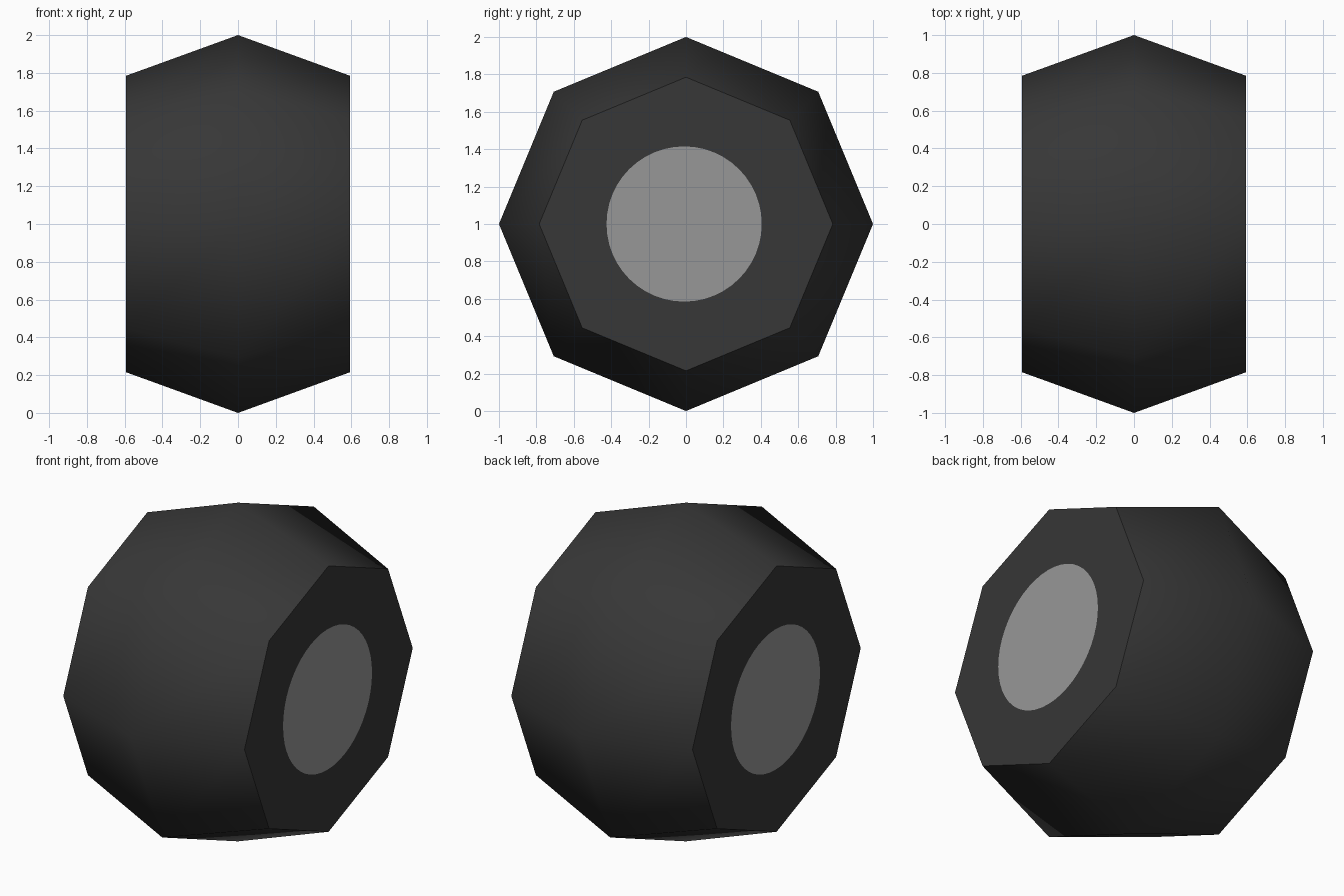
import bpy, bmesh, math

if "Cube" in bpy.data.objects:
    bpy.data.objects.remove(bpy.data.objects["Cube"])

SIDES, ARC = 8, 6            # tyre sides, hub segments per tyre side
HALF, R_MID, R_RIM = 0.592, 1.0, 0.785
HUB_R, HUB_SHIFT, ZC = 0.415, -0.01, 1.0


def material(name, v):
    m = bpy.data.materials.new(name)
    m.diffuse_color = (v, v, v, 1)
    m.use_nodes = True
    m.node_tree.nodes["Principled BSDF"].inputs["Base Color"].default_value = m.diffuse_color
    return m


def ring(bm, x, r, n, shift=0.0):
    return [bm.verts.new((x, shift + r * math.sin(2 * math.pi * i / n),
                          ZC + r * math.cos(2 * math.pi * i / n))) for i in range(n)]


def finish(bm, name, mat):
    me = bpy.data.meshes.new(name)
    bm.to_mesh(me)
    bm.free()
    me.materials.append(mat)
    ob = bpy.data.objects.new(name, me)
    bpy.context.collection.objects.link(ob)


rubber = material("black_rubber", 0.038)
metal = material("grey_hub", 0.31)

# Tyre: octagonal ridged tread with flat side walls around a round hole
bm = bmesh.new()
left, mid, right = [ring(bm, x, r, SIDES) for x, r in
                    ((-HALF, R_RIM), (0, R_MID), (HALF, R_RIM))]
for a, b in ((left, mid), (mid, right)):
    for i in range(SIDES):
        j = (i + 1) % SIDES
        bm.faces.new((a[i], a[j], b[j], b[i])).smooth = True
for s, rim in ((-1, left), (1, right)):
    n = SIDES * ARC
    hole = ring(bm, s * HALF, HUB_R, n, s * HUB_SHIFT)
    for i in range(SIDES):
        j = (i + 1) % SIDES
        arc = [hole[(i * ARC + k) % n] for k in range(ARC + 1)]
        bm.faces.new([rim[j], rim[i]] + arc)
        bm.edges.get((rim[i], rim[j])).smooth = False
bmesh.ops.recalc_face_normals(bm, faces=bm.faces)
# make sure the tread points outward
f = mid[0].link_faces[0]
if f.normal.dot(f.calc_center_median() - mid[SIDES // 2].co) < 0:
    bmesh.ops.reverse_faces(bm, faces=bm.faces)
finish(bm, "tyre", rubber)

# Hub discs flush with the side walls
for s, name in ((-1, "left_hub"), (1, "right_hub")):
    bm = bmesh.new()
    disc = bm.faces.new(ring(bm, s * HALF, HUB_R, SIDES * ARC, s * HUB_SHIFT))
    disc.normal_update()
    if disc.normal.x * s < 0:
        disc.normal_flip()
    finish(bm, name, metal)
